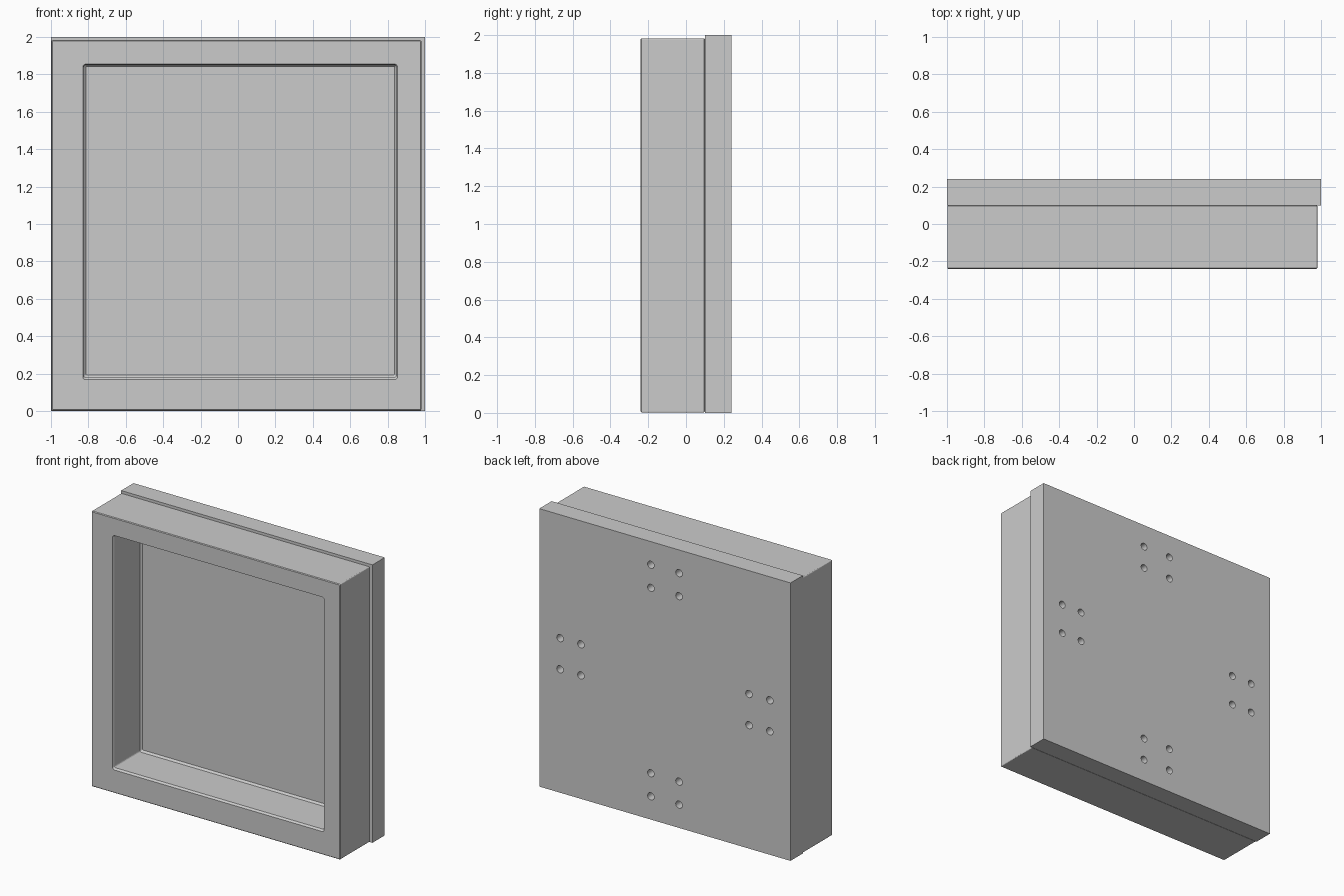
import bpy, bmesh, math
from mathutils import Matrix

if "Cube" in bpy.data.objects:
    bpy.data.objects.remove(bpy.data.objects["Cube"])


def make_object(name, bm):
    bmesh.ops.recalc_face_normals(bm, faces=bm.faces)
    mesh = bpy.data.meshes.new(name)
    bm.to_mesh(mesh)
    bm.free()
    ob = bpy.data.objects.new(name, mesh)
    bpy.context.collection.objects.link(ob)
    return ob


def rounded_loop(bm, x0, x1, z0, z1, y, r, seg=3):
    """Rectangle in the xz plane with rounded corners."""
    corners = [(x1 - r, z1 - r, 0), (x0 + r, z1 - r, 90),
               (x0 + r, z0 + r, 180), (x1 - r, z0 + r, 270)]
    verts = []
    for cx, cz, start in corners:
        for i in range(seg + 1):
            a = math.radians(start + 90 * i / seg)
            verts.append(bm.verts.new((cx + r * math.cos(a), y, cz + r * math.sin(a))))
    return verts


# Front frame: outer shell, bevelled rim, recess walls and recess floor
bm = bmesh.new()
sections = [
    (-0.993, 0.975, 0.007, 1.978, 0.10, 0.004),
    (-0.998, 0.98, 0.002, 1.983, 0.095, 0.006),
    (-0.998, 0.98, 0.002, 1.983, -0.235, 0.006),
    (-0.993, 0.975, 0.007, 1.978, -0.24, 0.004),
    (-0.83, 0.853, 0.168, 1.855, -0.24, 0.015),
    (-0.825, 0.846, 0.18, 1.85, -0.228, 0.012),
    (-0.825, 0.846, 0.18, 1.85, 0.063, 0.012),
    (-0.812, 0.838, 0.193, 1.843, 0.076, 0.006),
]
loops = [rounded_loop(bm, *s) for s in sections]
for a, b in zip(loops, loops[1:]):
    n = len(a)
    for i in range(n):
        j = (i + 1) % n
        bm.faces.new((a[i], a[j], b[j], b[i]))
bm.faces.new(loops[0])
bm.faces.new(loops[-1])
make_object("frame", bm)

# Back panel
bm = bmesh.new()
bmesh.ops.create_cube(bm, size=1, matrix=Matrix.Translation((0, 0.17, 1))
                      @ Matrix.Diagonal((2, 0.14, 2, 1)))
panel = make_object("back_panel", bm)

# Four groups of four mounting holes in the back
bm = bmesh.new()
for gx, gz, dx, dz in [(0, 1.75, 0.112, 0.083), (0, 0.25, 0.112, 0.083),
                       (0.752, 1, 0.083, 0.112), (-0.752, 1, 0.083, 0.112)]:
    for sx in (-1, 1):
        for sz in (-1, 1):
            place = Matrix.Translation((gx + sx * dx, 0.24, gz + sz * dz))
            bmesh.ops.create_cone(bm, cap_ends=True, segments=24, radius1=0.026,
                                  radius2=0.026, depth=0.14,
                                  matrix=place @ Matrix.Rotation(math.pi / 2, 4, 'X'))
cutter = make_object("hole_cutter", bm)
cutter.hide_render = True
mod = panel.modifiers.new("holes", 'BOOLEAN')
mod.operation = 'DIFFERENCE'
mod.solver = 'EXACT'
mod.object = cutter
bpy.context.view_layer.objects.active = panel
panel.select_set(True)
bpy.ops.object.modifier_apply(modifier=mod.name)
bpy.data.objects.remove(cutter)
bpy.ops.object.shade_smooth_by_angle(angle=math.radians(30))
